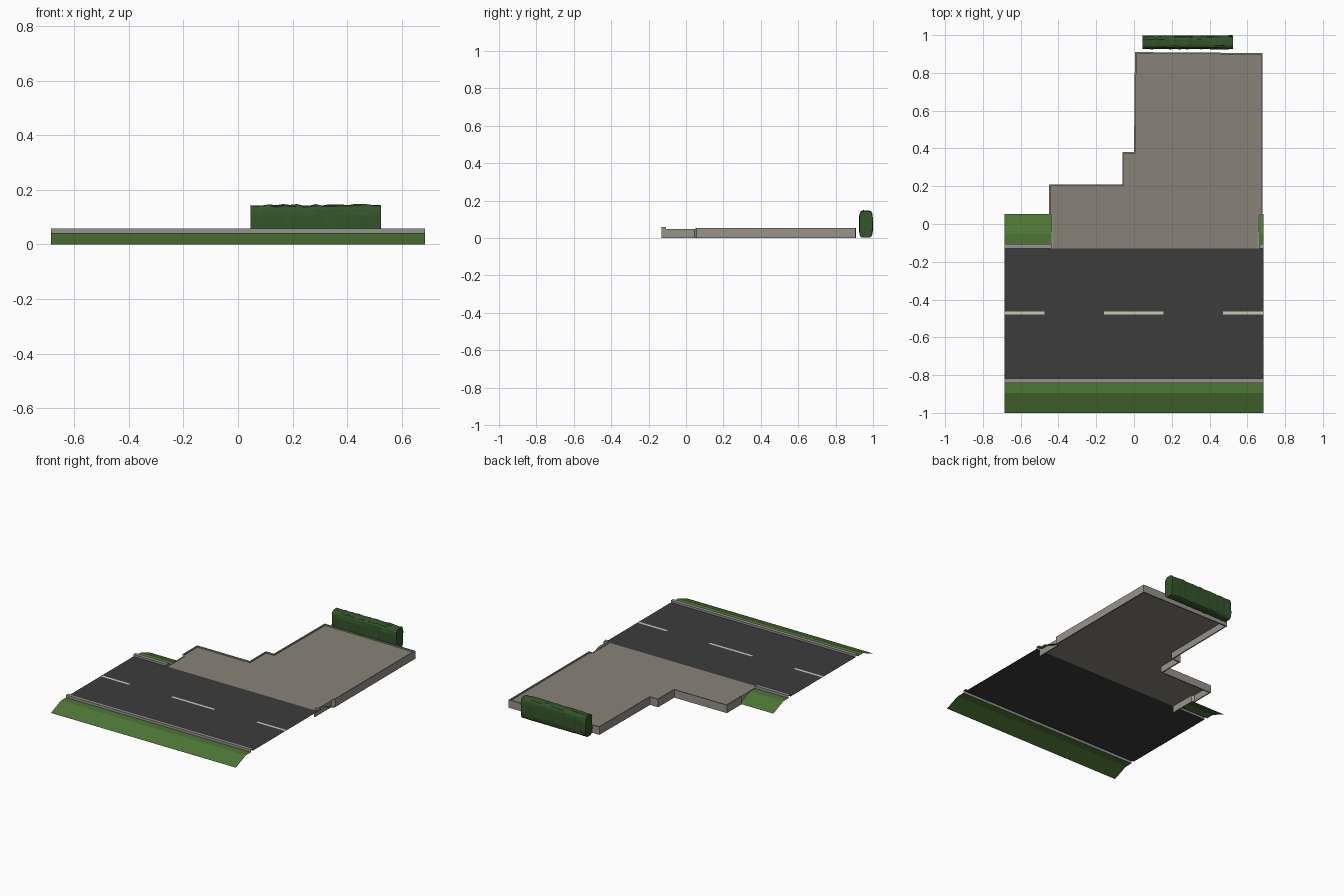
import bpy, bmesh, math, random
from mathutils import Vector

if "Cube" in bpy.data.objects:
    bpy.data.objects.remove(bpy.data.objects["Cube"])

random.seed(4)
HALF = 0.685      # half length of the road
ROAD_Z = 0.045


def material(name, rgb):
    m = bpy.data.materials.new(name)
    m.diffuse_color = (*rgb, 1)
    m.use_nodes = True
    m.node_tree.nodes["Principled BSDF"].inputs["Base Color"].default_value = m.diffuse_color
    return m


ASPHALT = material("asphalt", (0.046, 0.045, 0.048))
PAINT = material("road_paint", (0.60, 0.57, 0.48))
GRASS = material("grass", (0.075, 0.18, 0.036))
STONE = material("kerb_stone", (0.30, 0.295, 0.28))
GRAVEL = material("gravel", (0.25, 0.225, 0.185))
WALL = material("wall_stone", (0.31, 0.29, 0.26))
LEAVES = material("leaves", (0.034, 0.09, 0.024))


def make(name, bm, mat, fix_normals=False):
    if fix_normals:
        bmesh.ops.recalc_face_normals(bm, faces=bm.faces)
    me = bpy.data.meshes.new(name)
    bm.to_mesh(me)
    bm.free()
    ob = bpy.data.objects.new(name, me)
    me.materials.append(mat)
    bpy.context.collection.objects.link(ob)
    return ob


def strip(name, profile, x0, x1, mat, caps=()):
    """Sweep an open (y, z) profile along x; caps lists the ends to close."""
    bm = bmesh.new()
    a = [bm.verts.new((x0, y, z)) for y, z in profile]
    b = [bm.verts.new((x1, y, z)) for y, z in profile]
    for i in range(len(profile) - 1):
        bm.faces.new((a[i], b[i], b[i + 1], a[i + 1]))
    if "start" in caps:
        bm.faces.new(a)
    if "end" in caps:
        bm.faces.new(b[::-1])
    # sheets face upwards
    if sum(f.normal.z * f.calc_area() for f in bm.faces if not f.normal_update()) < 0:
        bmesh.ops.reverse_faces(bm, faces=bm.faces)
    return make(name, bm, mat)


# Road surface and dashed centre line
strip("road", [(-0.82, ROAD_Z), (-0.13, ROAD_Z)], -HALF, HALF, ASPHALT)
for i, (x0, x1) in enumerate([(-HALF, -0.475), (-0.16, 0.155), (0.47, HALF)]):
    strip(f"centre_dash_{i}", [(-0.479, ROAD_Z + 0.001), (-0.462, ROAD_Z + 0.001)], x0, x1, PAINT)


def verge(name, edge, out, x0, x1, caps=()):
    """Kerb and sloping grass; edge is the road edge, out the outward y sign."""
    k = edge + out * 0.024
    strip(name + "_kerb", [(edge, ROAD_Z), (edge, 0.059), (k, 0.059), (k, 0.042)],
          x0, x1, STONE, caps)
    strip(name + "_grass", [(k, 0.042), (k + out * 0.055, 0.042), (k + out * 0.16, 0)],
          x0, x1, GRASS)


verge("front", -0.817, -1, -HALF, HALF)
verge("back_left", -0.13, 1, -HALF, -0.437, ("end",))
verge("back_right", -0.13, 1, 0.662, HALF, ("start",))

# Parking area outline, anticlockwise from the right side of the entrance
LOW, HIGH = 0.047, 0.053
outline = [(0.662, -0.13, LOW), (0.662, 0.045, LOW), (0.68, 0.055, HIGH),
           (0.68, 0.905, HIGH), (0.005, 0.91, HIGH), (0.0, 0.38, HIGH),
           (-0.06, 0.38, HIGH), (-0.06, 0.21, HIGH), (-0.45, 0.21, HIGH),
           (-0.45, 0.055, HIGH), (-0.437, 0.045, LOW), (-0.437, -0.13, LOW)]

bm = bmesh.new()
bm.faces.new([bm.verts.new((x, y, ROAD_Z)) for x, y, _ in outline])
bmesh.ops.triangulate(bm, faces=bm.faces)
make("parking_surface", bm, GRAVEL)

# Low retaining wall around the parking area, open at the road
T = 0.008
pts = [Vector(p[:2]) for p in outline]
normals = []
for p, q in zip(pts, pts[1:]):
    d = (q - p).normalized()
    normals.append(Vector((-d.y, d.x)))
bm = bmesh.new()
rings = []
for i, p in enumerate(pts):
    n0, n1 = normals[max(i - 1, 0)], normals[min(i, len(normals) - 1)]
    q = p + (n0 + n1) * (T / (1 + n0.dot(n1)))
    h = outline[i][2]
    rings.append([bm.verts.new((v.x, v.y, z)) for v, z in
                  ((p, 0), (p, h), (q, h), (q, 0))])
for a, b in zip(rings, rings[1:]):
    for j in range(4):
        k = (j + 1) % 4
        bm.faces.new((a[j], b[j], b[k], a[k]))
bm.faces.new(rings[0])
bm.faces.new(rings[-1][::-1])
make("retaining_wall", bm, WALL, True)

# Clipped hedge: rounded section swept along x with a slightly uneven surface
SIDES, STEPS = 16, 20
bm = bmesh.new()
rings = []
for s in range(STEPS + 1):
    x = 0.045 + 0.48 * s / STEPS
    lift = random.uniform(-0.003, 0.003)
    ring = []
    for k in range(SIDES):
        t = 2 * math.pi * (k + 0.5) / SIDES
        c, sn = math.cos(t), math.sin(t)
        y = 0.962 + math.copysign(abs(c) ** 0.5, c) * 0.036 + random.uniform(-0.002, 0.002)
        z = 0.073 + math.copysign(abs(sn) ** 0.5, sn) * 0.072
        z += lift + random.uniform(-0.002, 0.002) if sn > 0 else 0
        ring.append(bm.verts.new((x, y, max(z, 0))))
    rings.append(ring)
for a, b in zip(rings, rings[1:]):
    for k in range(SIDES):
        n = (k + 1) % SIDES
        bm.faces.new((a[k], b[k], b[n], a[n]))
bm.faces.new(rings[0])
bm.faces.new(rings[-1][::-1])
make("hedge", bm, LEAVES, True)
